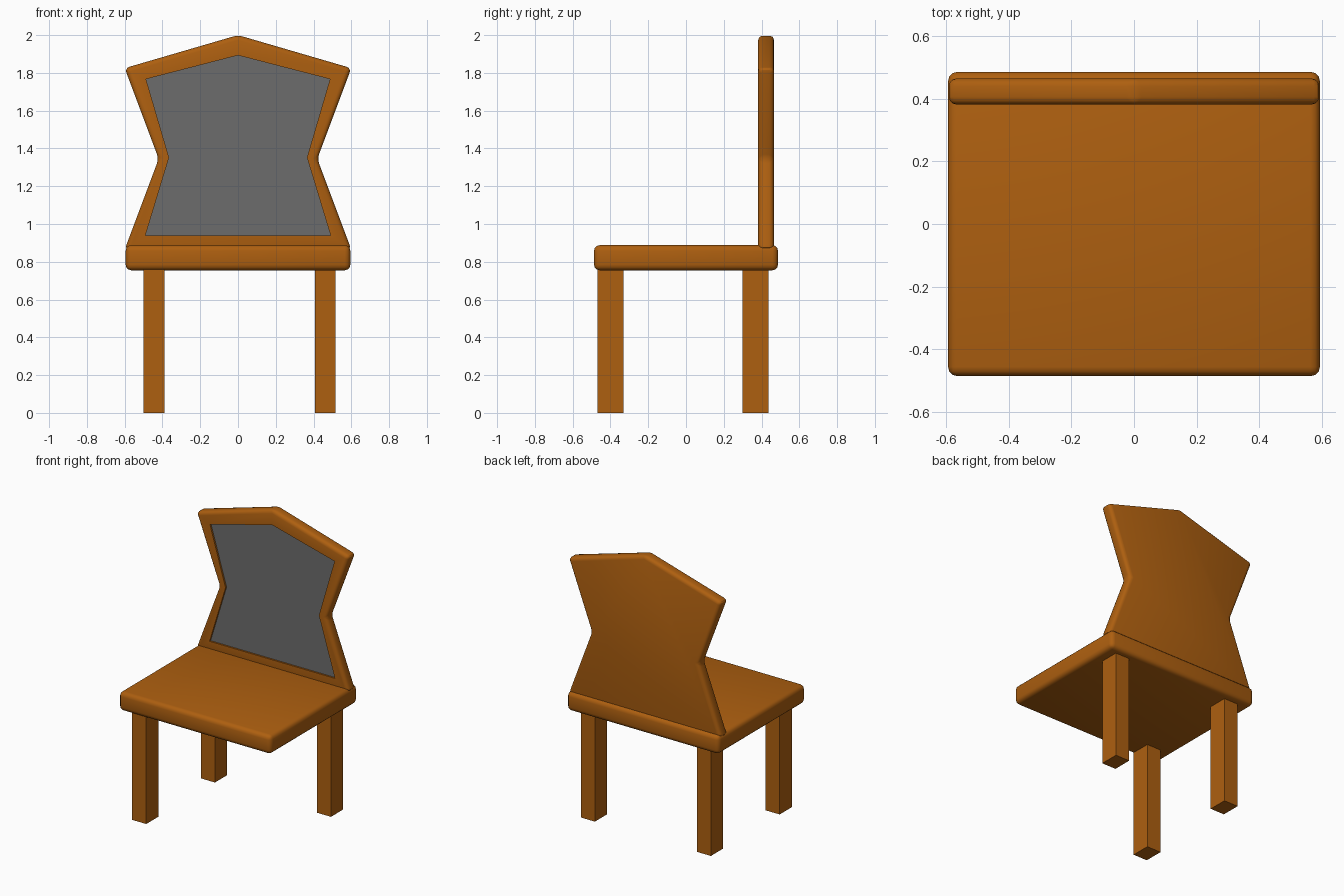
import bpy, bmesh

if "Cube" in bpy.data.objects:
    bpy.data.objects.remove(bpy.data.objects["Cube"])


def material(name, rgb):
    m = bpy.data.materials.new(name)
    m.diffuse_color = (*rgb, 1)
    m.use_nodes = True
    m.node_tree.nodes["Principled BSDF"].inputs["Base Color"].default_value = m.diffuse_color
    return m


WOOD = material("wood", (0.42, 0.115, 0.005))
GREY = material("grey_fabric", (0.15, 0.15, 0.15))


def finish(bm, name, mat, bevel=0):
    bmesh.ops.recalc_face_normals(bm, faces=bm.faces)
    mesh = bpy.data.meshes.new(name)
    bm.to_mesh(mesh)
    bm.free()
    ob = bpy.data.objects.new(name, mesh)
    bpy.context.collection.objects.link(ob)
    mesh.materials.append(mat)
    if bevel:
        mod = ob.modifiers.new("rounded_edges", 'BEVEL')
        mod.width, mod.segments = bevel, 3
        bpy.ops.object.select_all(action='DESELECT')
        ob.select_set(True)
        bpy.context.view_layer.objects.active = ob
        bpy.ops.object.modifier_apply(modifier=mod.name)
        bpy.ops.object.shade_smooth_by_angle()
    return ob


def box(name, x, y, z, mat, bevel=0):
    bm = bmesh.new()
    bmesh.ops.create_cube(bm, size=1)
    for v in bm.verts:
        v.co = [lo + (c + 0.5) * (hi - lo) for c, (lo, hi) in zip(v.co, (x, y, z))]
    return finish(bm, name, mat, bevel)


def slab(name, half_profile, peak, y0, y1, mat, bevel=0):
    """Mirror a half outline (x, z) about x = 0 and extrude it along y."""
    outline = half_profile + [(0, peak)] + [(-x, z) for x, z in reversed(half_profile)]
    bm = bmesh.new()
    face = bm.faces.new([bm.verts.new((x, y0, z)) for x, z in outline])
    side = bmesh.ops.extrude_face_region(bm, geom=[face])
    verts = [g for g in side["geom"] if isinstance(g, bmesh.types.BMVert)]
    bmesh.ops.translate(bm, vec=(0, y1 - y0, 0), verts=verts)
    # the extrude may drop the starting face: close it again
    if not face.is_valid:
        bmesh.ops.holes_fill(bm, edges=[e for e in bm.edges if e.is_boundary])
    return finish(bm, name, mat, bevel)


# Seat
box("seat", (-0.595, 0.595), (-0.487, 0.487), (0.755, 0.888), WOOD, 0.03)

# Three legs: the front right corner has none
left, right = (-0.5, -0.39), (0.407, 0.517)
front, back = (-0.468, -0.332), (0.3, 0.436)
for name, x, y in (("front_left_leg", left, front),
                   ("back_left_leg", left, back),
                   ("back_right_leg", right, back)):
    box(name, x, y, (0, 0.77), WOOD)

# Waisted backrest with a pointed top
backrest = slab("backrest", [(0.6, 0.865), (0.42, 1.345), (0.6, 1.825)], 2.0,
                0.382, 0.466, WOOD, 0.025)

# Shallow recess cut into the front of the backrest
panel_shape = [(0.49, 0.94), (0.365, 1.352), (0.487, 1.767)]
cutter = slab("recess_cutter", panel_shape, 1.893, 0.3, 0.4, WOOD)
cutter.hide_render = True
cutter.hide_set(True)
cut = backrest.modifiers.new("recess", 'BOOLEAN')
cut.operation, cut.object, cut.solver = 'DIFFERENCE', cutter, 'EXACT'

# Grey panel lying in the recess
slab("back_panel", panel_shape, 1.893, 0.394, 0.41, GREY)
